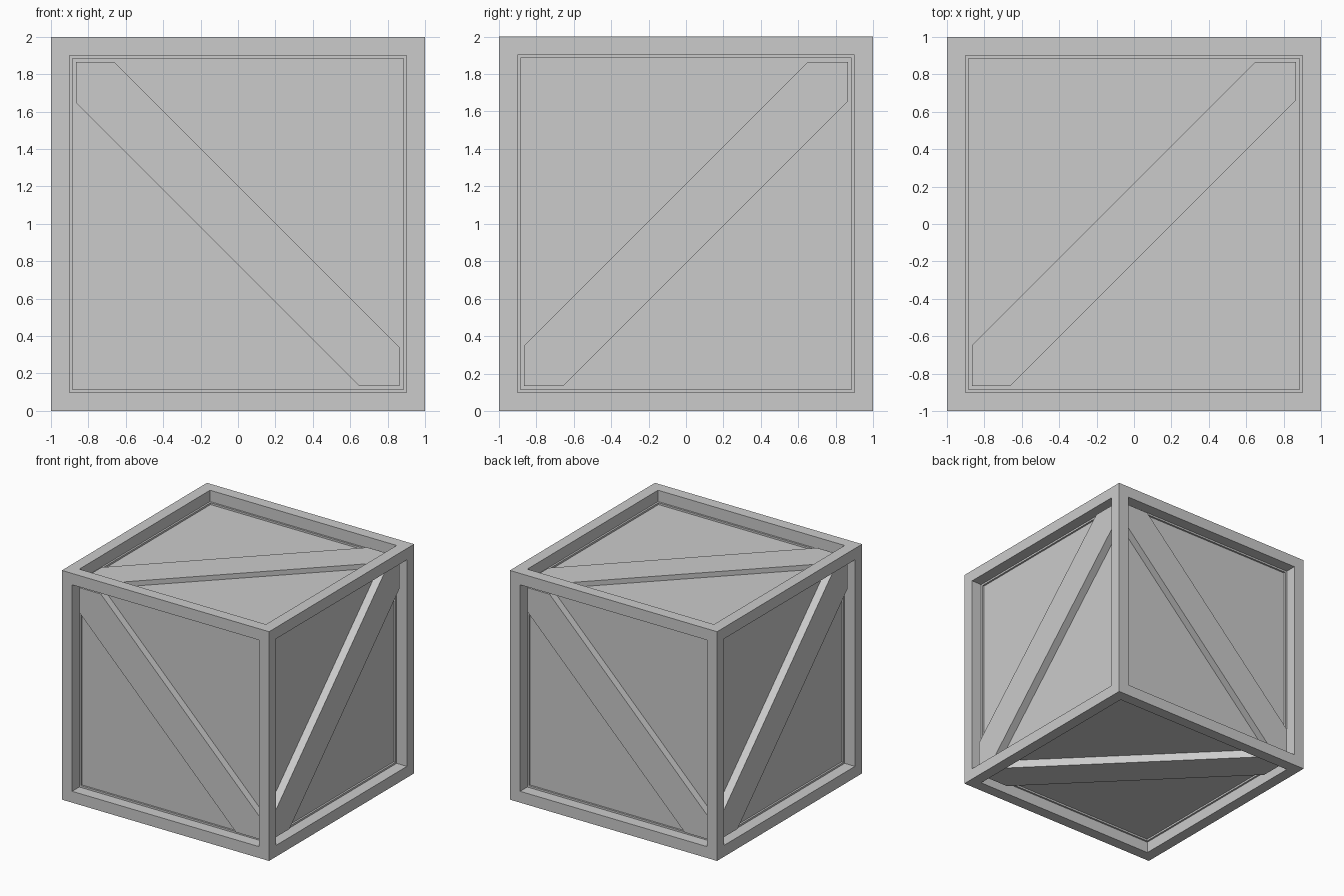
import bpy, bmesh
from mathutils import Vector

if "Cube" in bpy.data.objects:
    bpy.data.objects.remove(bpy.data.objects["Cube"])

FRAME = 0.14     # width of the frame rails
RECESS = 0.115   # depth of the panels
CENTRE = Vector((0, 0, 1))


def finish(bm, name):
    bmesh.ops.recalc_face_normals(bm, faces=bm.faces)
    mesh = bpy.data.meshes.new(name)
    bm.to_mesh(mesh)
    bm.free()
    obj = bpy.data.objects.new(name, mesh)
    obj.location = CENTRE
    bpy.context.collection.objects.link(obj)
    return obj


# Crate body: cube with every side inset and pushed in
bm = bmesh.new()
bmesh.ops.create_cube(bm, size=2)
sides = list(bm.faces)
bmesh.ops.inset_individual(bm, faces=sides, thickness=FRAME)
for f in sides:
    n = f.normal.copy()
    new = bmesh.ops.extrude_discrete_faces(bm, faces=[f])["faces"][0]
    bmesh.ops.translate(bm, verts=new.verts, vec=-n * RECESS)
finish(bm, "crate_body")


def brace(name, u, v, n, slope, depth, offset=0.0):
    """Diagonal plank on one side, ends cut to fit the frame corner."""
    u, v, n = Vector(u), Vector(v), Vector(n)
    a, s = 1 - FRAME + 0.005, 0.212
    lo, hi = -s + offset, s + offset
    outline = [(-a, -a), (-a - lo, -a), (a, a + lo),
               (a, a), (a - hi, a), (-a, -a + hi)]
    bm = bmesh.new()
    verts = [bm.verts.new(u * p + v * q * slope + n * (1 - RECESS - 0.01))
             for p, q in outline]
    face = bm.faces.new(verts)
    ext = bmesh.ops.extrude_face_region(bm, geom=[face])["geom"]
    bmesh.ops.translate(bm, vec=n * (RECESS + 0.01 - depth),
                        verts=[g for g in ext if isinstance(g, bmesh.types.BMVert)])
    finish(bm, name)


# Diagonal braces on all six sides
X, Y, Z = (1, 0, 0), (0, 1, 0), (0, 0, 1)
brace("front_brace", X, Z, (0, -1, 0), -1, 0.052, 0.008)
brace("back_brace", X, Z, (0, 1, 0), 1, 0.052)
brace("right_brace", Y, Z, (1, 0, 0), 1, 0.045, 0.002)
brace("left_brace", Y, Z, (-1, 0, 0), -1, 0.045)
brace("top_brace", X, Y, (0, 0, 1), 1, 0.072, 0.007)
brace("bottom_brace", X, Y, (0, 0, -1), -1, 0.045)
